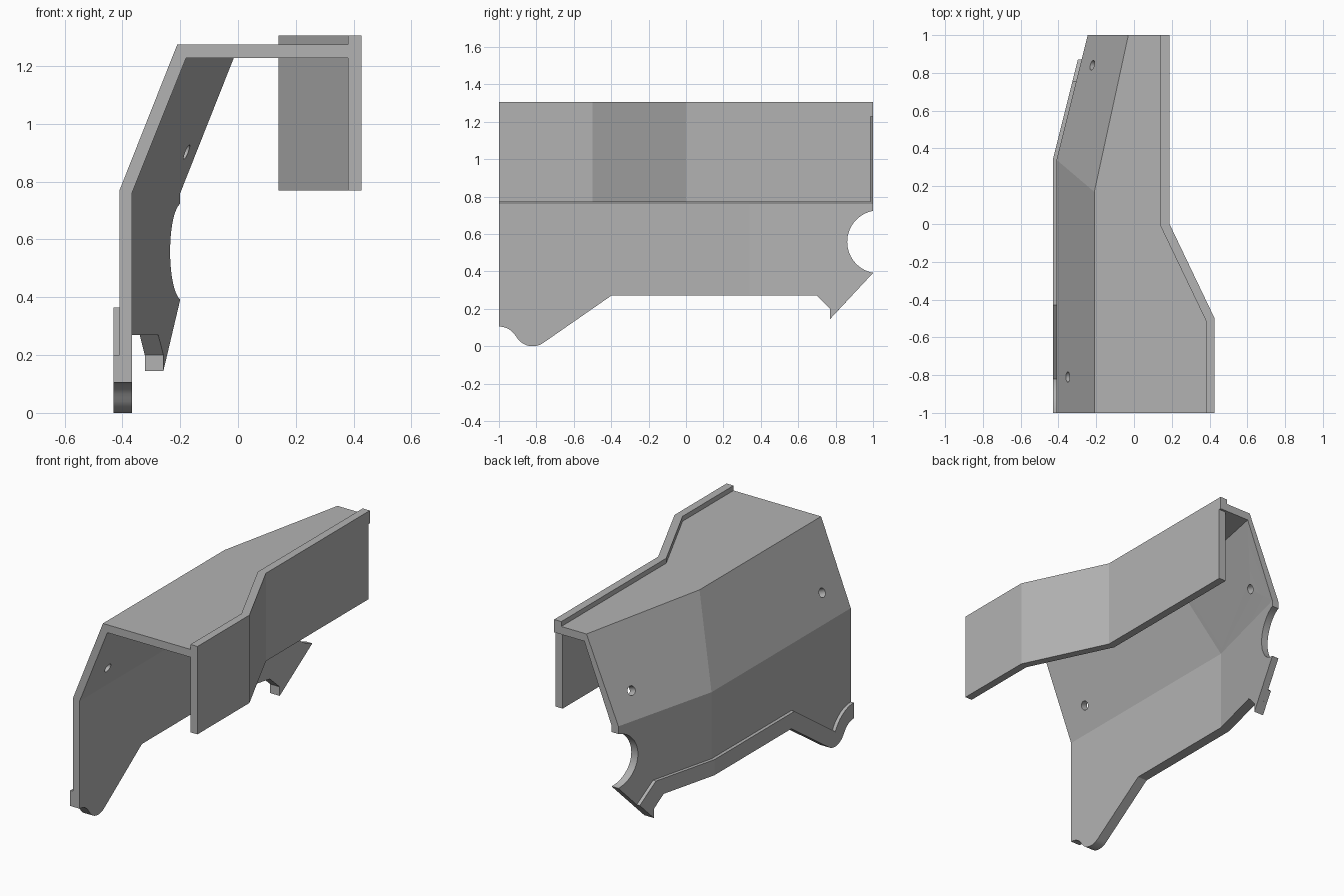
import bpy, bmesh, math
from mathutils import Vector

if "Cube" in bpy.data.objects:
    bpy.data.objects.remove(bpy.data.objects["Cube"])

grey = bpy.data.materials.new("grey plastic")
grey.diffuse_color = (0.45, 0.45, 0.45, 1)
grey.use_nodes = True
grey.node_tree.nodes["Principled BSDF"].inputs["Base Color"].default_value = grey.diffuse_color


def loft(name, rings):
    """Solid skinned through rings of matching points."""
    bm = bmesh.new()
    rows = [[bm.verts.new(p) for p in ring] for ring in rings]
    n = len(rings[0])
    for a, b in zip(rows, rows[1:]):
        for i in range(n):
            j = (i + 1) % n
            bm.faces.new((a[i], a[j], b[j], b[i]))
    bm.faces.new(rows[0])
    bm.faces.new(rows[-1])
    bmesh.ops.recalc_face_normals(bm, faces=bm.faces)
    mesh = bpy.data.meshes.new(name)
    bm.to_mesh(mesh)
    bm.free()
    mesh.materials.append(grey)
    obj = bpy.data.objects.new(name, mesh)
    bpy.context.collection.objects.link(obj)
    return obj


def side_prism(name, outline):
    """Side outline (y, z) extruded across x."""
    return loft(name, [[(x, y, z) for y, z in outline] for x in (-0.8, 0.1)])


def boolean(obj, cutter, operation):
    cutter.hide_render = True
    mod = obj.modifiers.new("cut", 'BOOLEAN')
    mod.object, mod.operation, mod.solver = cutter, operation, 'EXACT'
    bpy.context.view_layer.objects.active = obj
    bpy.ops.object.modifier_apply(modifier=mod.name)
    bpy.data.objects.remove(cutter)


def arc(cy, cz, r, start, end, n):
    angles = [math.radians(start + (end - start) * i / n) for i in range(n + 1)]
    return [(cy + r * math.cos(a), cz + r * math.sin(a)) for a in angles]


# Shared lower edge: front foot, straight run and rear hook
lower_edge = ([(-1.1, 0.105)] + arc(-1, 0, 0.105, 90, 31, 8)
              + arc(-0.82, 0.1, 0.1, 211, 305, 14)
              + [(-0.4, 0.27), (0.7, 0.27), (0.77, 0.2), (0.77, 0.145)])

# Bent side wall: (y, z, outer x, inner x) at foot, knee and top for each station
T, U = 1.275, 1.227
stations = [
    [(-1, -0.1, -0.41, -0.367), (-1, 0.77, -0.41, -0.367), (-1, T, -0.21, -0.18)],
    [(0.34, -0.1, -0.41, -0.367), (0.34, 0.77, -0.41, -0.367), (0.17, T, -0.21, -0.18)],
    [(1, -0.1, -0.245, -0.2), (1, 0.77, -0.245, -0.2), (1, T, -0.03, -0.015)],
]
rings = []
for st in stations:
    outer = [(xo, y, z) for y, z, xo, xi in st]
    inner = [(xi, y, U if z == T else z - 0.01) for y, z, xo, xi in st]
    rings.append(outer + inner[::-1])
wall = loft("side_wall", rings)
bite = arc(1.03, 0.558, 0.168, 260, 100, 30)
boolean(wall, side_prism("wall_outline", lower_edge + bite + [(1.1, 0.73), (1.1, 1.5), (-1.1, 1.5)]),
        'INTERSECT')

# Round screw holes through the sloping part of the wall
for centre, normal in (((-0.35, -0.81, 0.92), (-0.93, 0, 0.37)),
                       ((-0.22, 0.84, 0.92), (-0.9, 0.22, 0.37))):
    c, d = Vector(centre), Vector(normal).normalized()
    u = d.orthogonal().normalized()
    v = d.cross(u)
    circle = [(math.cos(a), math.sin(a)) for a in (math.tau * i / 40 for i in range(40))]
    hole = loft("hole_cutter", [[c + d * s + (u * p + v * q) * 0.027 for p, q in circle]
                                for s in (-0.12, 0.12)])
    boolean(wall, hole, 'DIFFERENCE')

# Raised trim strip on the outside of the lower edge
strip = loft("edge_trim", [
    [(x - 0.02, y, -0.1), (x - 0.02, y, 0.6), (x + 0.005, y, 0.6), (x + 0.005, y, -0.1)]
    for y, x in ((-1, -0.41), (0.34, -0.41), (1, -0.245))])
trim_top = [(0.87, 0.252), (0.755, 0.365), (-0.43, 0.365)] + arc(-1, 0, 0.2, 27, 90, 12) + [(-1.1, 0.2)]
boolean(strip, side_prism("trim_outline", lower_edge + trim_top), 'INTERSECT')

# Flat top panel
right_edge = [(0.38, -1), (0.38, -0.51), (0.14, -0.01), (0.14, 1)]
top_panel = loft("top_panel", [
    [(x, y, T) for x, y in right_edge + [(-0.03, 1), (-0.21, 0.17), (-0.21, -1)]],
    [(x, y, U) for x, y in right_edge + [(-0.015, 1), (-0.18, 0.17), (-0.18, -1)]]])


# Cranked flange on the right: hanging skirt and the lip standing above the panel
def flange(name, z0, z1, end):
    path = [(0.38, 0.427, -1, -1), (0.38, 0.427, -0.51, -0.5),
            (0.14, 0.188, -0.01, 0), (0.14, 0.188, end, end)]
    return loft(name, [[(xi, yi, z0), (xo, yo, z0), (xo, yo, z1), (xi, yi, z1)]
                       for xi, xo, yi, yo in path])


skirt = flange("flange_skirt", 0.77, U, 0.987)
lip = flange("flange_lip", U, 1.305, 1)

# Smooth the curved cuts, keep the folds crisp
for obj in (wall, strip, top_panel, skirt, lip):
    bpy.ops.object.select_all(action='DESELECT')
    obj.select_set(True)
    bpy.context.view_layer.objects.active = obj
    bpy.ops.object.shade_smooth_by_angle(angle=math.radians(11))
